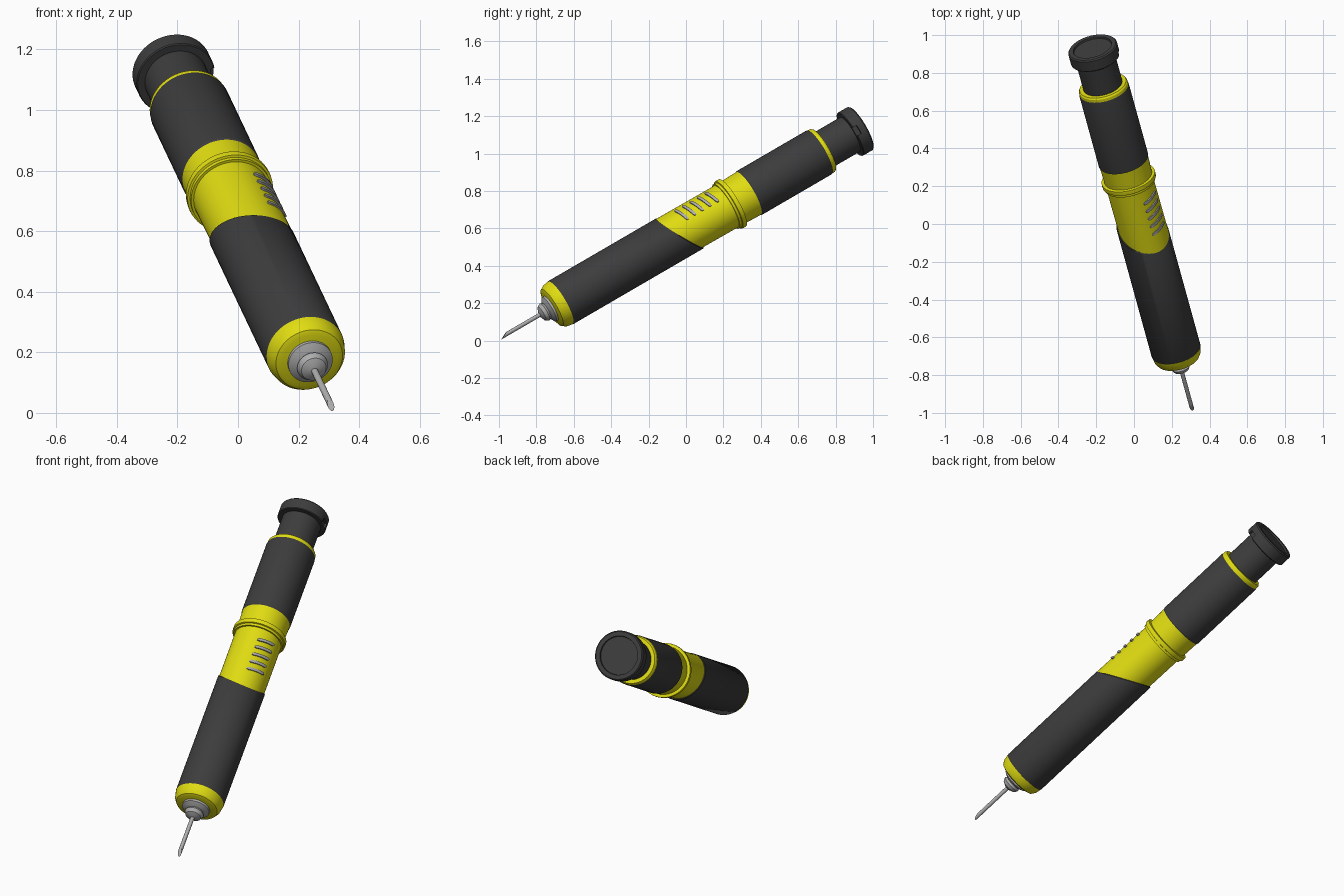
import bpy
import bmesh
from math import cos, sin, radians, pi
from mathutils import Matrix, Vector

if "Cube" in bpy.data.objects:
    bpy.data.objects.remove(bpy.data.objects["Cube"])


def material(name, color):
    m = bpy.data.materials.new(name)
    m.use_nodes = True
    rgba = (*color, 1)
    m.diffuse_color = rgba
    bsdf = next(n for n in m.node_tree.nodes if n.type == 'BSDF_PRINCIPLED')
    bsdf.inputs["Base Color"].default_value = rgba
    bsdf.inputs["Roughness"].default_value = 0.6
    return m


DARK = material("charcoal grip", (0.046, 0.046, 0.046))
YELLOW = material("bright yellow", (0.75, 0.72, 0.006))
GREY = material("light grey", (0.42, 0.42, 0.42))

# Local frame: z runs from the needle tip to the button, x to the model's left
axis = Vector((-0.232, 0.841, 0.489)).normalized()
side = (Vector((1, 0, 0)) - axis * axis.x).normalized()
FRAME = (Matrix.Translation((0.312, -0.995, 0.014))
         @ Matrix((side, axis.cross(side), axis)).transposed().to_4x4())


def finish(name, bm, mat, smooth=True):
    bmesh.ops.recalc_face_normals(bm, faces=bm.faces)
    mesh = bpy.data.meshes.new(name)
    bm.to_mesh(mesh)
    bm.free()
    mesh.materials.append(mat)
    ob = bpy.data.objects.new(name, mesh)
    bpy.context.collection.objects.link(ob)
    ob.matrix_world = FRAME
    if smooth:
        bpy.ops.object.select_all(action='DESELECT')
        ob.select_set(True)
        bpy.context.view_layer.objects.active = ob
        bpy.ops.object.shade_smooth_by_angle(angle=radians(30))
    return ob


def lathe(name, profile, mat, steps=64, shape=None):
    """Revolve (radius, height) points; shape(co) may adjust each vertex."""
    bm = bmesh.new()
    verts = [bm.verts.new((r, 0, s)) for r, s in profile]
    edges = [bm.edges.new(pair) for pair in zip(verts, verts[1:])]
    bmesh.ops.spin(bm, geom=verts + edges, cent=(0, 0, 0), axis=(0, 0, 1),
                   angle=2 * pi, steps=steps, use_duplicate=False)
    bmesh.ops.remove_doubles(bm, verts=bm.verts, dist=0.0002)
    if shape:
        for v in bm.verts:
            shape(v.co)
    return finish(name, bm, mat)


def bevel_tip(co):
    if co.z < 0.1:
        co.z -= 2 * co.y


def slant_end(co):
    if co.z > 1:
        co.z += 0.54 * co.y - 0.34 * co.x


def shift_core(co):
    if co.z < 1.42:
        co.x += 0.003
        co.y -= 0.003


# Needle and its hub
lathe("needle", [(0, 0.025), (0.011, 0.025), (0.011, 0.26), (0, 0.26)],
      GREY, 16, bevel_tip)
lathe("needle_hub", [(0, 0.252), (0.018, 0.254), (0.042, 0.266), (0.052, 0.285),
                     (0.045, 0.297), (0.056, 0.301), (0.075, 0.312),
                     (0.075, 0.34), (0, 0.34)], GREY)

# Body shells
lathe("nose_ring", [(0, 0.324), (0.096, 0.324), (0.113, 0.331), (0.126, 0.352),
                    (0.132, 0.384), (0, 0.384)], YELLOW)
lathe("lower_grip", [(0, 0.382), (0.13, 0.382), (0.133, 0.388),
                     (0.133, 1.142), (0.13, 1.146), (0, 1.146)],
      DARK, shape=slant_end)
lathe("middle_body", [(0, 1.0), (0.128, 1.0), (0.128, 1.425), (0.128, 1.43),
                      (0.132, 1.585), (0, 1.585)], YELLOW, shape=shift_core)
lathe("middle_collar", [(0.125, 1.438), (0.137, 1.438), (0.137, 1.452),
                        (0.145, 1.454), (0.146, 1.465), (0.145, 1.478),
                        (0.125, 1.48)], YELLOW)
lathe("upper_grip", [(0, 1.576), (0.129, 1.576), (0.135, 1.586), (0.135, 2.025),
                     (0.132, 2.035), (0, 2.035)], DARK)
lathe("rear_ring", [(0, 2.03), (0.133, 2.03), (0.132, 2.048), (0.126, 2.057),
                    (0, 2.057)], YELLOW)

# Push button with a recessed end
lathe("button_shaft", [(0, 2.04), (0.106, 2.04), (0.106, 2.235), (0, 2.235)], DARK)
cap = lathe("button_cap", [(0, 2.225), (0.13, 2.225), (0.133, 2.229),
                           (0.133, 2.288), (0.127, 2.295), (0.104, 2.295),
                           (0.102, 2.285), (0, 2.285)], DARK)

# Small notch in the cap rim
bm = bmesh.new()
bmesh.ops.create_cube(bm, size=1, matrix=Matrix.Translation((0.133, 0, 2.232))
                      @ Matrix.Diagonal((0.03, 0.05, 0.04, 1)))
cutter = finish("notch_cutter", bm, DARK, False)
cutter.hide_render = True
cutter.hide_set(True)
cut = cap.modifiers.new("notch", 'BOOLEAN')
cut.operation = 'DIFFERENCE'
cut.object = cutter

# Five raised ribs wrapped around the upper left of the middle body
for i in range(5):
    bm = bmesh.new()
    strips = []
    for k in range(13):
        t = k / 12
        a = radians(64 - 46 * t)
        z = 1.17 + 0.048 * i + 0.022 * t
        w = 0.004 if k in (0, 12) else 0.008
        strips.append([bm.verts.new((r * cos(a) + 0.003, -r * sin(a) - 0.003, z + h))
                       for r, h in ((0.124, -w), (0.132, -w), (0.132, w), (0.124, w))])
    for p, q in zip(strips, strips[1:]):
        for j in range(4):
            n = (j + 1) % 4
            bm.faces.new((p[j], p[n], q[n], q[j]))
    bm.faces.new(strips[0])
    bm.faces.new(strips[-1])
    finish(f"grip_rib_{i + 1}", bm, GREY)
